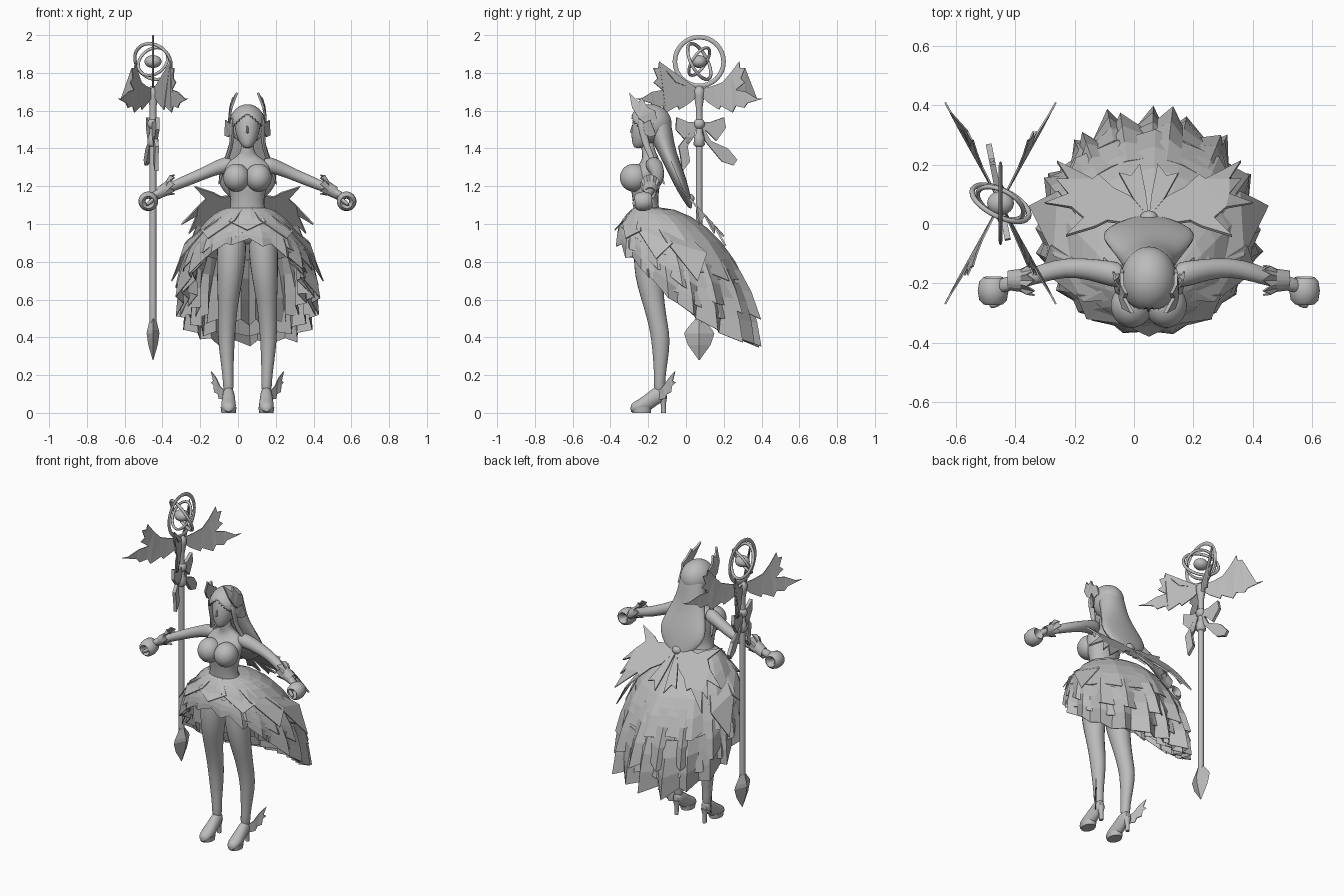
import bpy, bmesh, math, random
from mathutils import Vector

random.seed(4)
CX = 0.05                      # figure centre line
SX, SY = -0.45, 0.07           # staff axis
grey = bpy.data.materials.new("plain_grey")
grey.diffuse_color = (0.5, 0.5, 0.5, 1)


def finish(name, bm, x=0.0, mirror=False, smooth=True, subsurf=0, thick=0):
    bmesh.ops.recalc_face_normals(bm, faces=bm.faces[:])
    me = bpy.data.meshes.new(name)
    bm.to_mesh(me)
    bm.free()
    me.materials.append(grey)
    ob = bpy.data.objects.new(name, me)
    bpy.context.collection.objects.link(ob)
    ob.location.x = x
    if smooth:
        bpy.ops.object.select_all(action='DESELECT')
        ob.select_set(True)
        bpy.context.view_layer.objects.active = ob
        bpy.ops.object.shade_smooth_by_angle(angle=math.radians(50))
    if thick:
        m = ob.modifiers.new("thickness", 'SOLIDIFY')
        m.thickness, m.offset = thick, 0
    if mirror:
        ob.modifiers.new("mirror", 'MIRROR')
    if subsurf:
        ob.modifiers.new("round", 'SUBSURF').levels = subsurf
        ob.modifiers["round"].render_levels = subsurf
    return ob


def loft(name, sections, axis='z', n=12, x=CX, mirror=False, smooth=True, subsurf=1):
    """Rings (x, y, z, a, b) across the given axis, skinned and capped."""
    bm = bmesh.new()
    rings = []
    for px, py, pz, a, b in sections:
        ring = []
        for i in range(n):
            t = 2 * math.pi * i / n
            u, v = a * math.cos(t), b * math.sin(t)
            off = {'z': (u, v, 0), 'x': (0, u, v), 'y': (u, 0, v)}[axis]
            ring.append(bm.verts.new(Vector((px, py, pz)) + Vector(off)))
        rings.append(ring)
    for r, s in zip(rings, rings[1:]):
        for i in range(n):
            j = (i + 1) % n
            bm.faces.new((r[i], r[j], s[j], s[i]))
    bm.faces.new(rings[0])
    bm.faces.new(rings[-1])
    return finish(name, bm, x, mirror, smooth, subsurf)


def plate(name, pts, x=CX, mirror=True, thick=0.006):
    bm = bmesh.new()
    f = bm.faces.new([bm.verts.new(p) for p in pts])
    bmesh.ops.triangulate(bm, faces=[f])
    return finish(name, bm, x, mirror, False, 0, thick)


def ball(name, c, r, x=CX, mirror=False, keep=None):
    bm = bmesh.new()
    bmesh.ops.create_uvsphere(bm, u_segments=36, v_segments=24, radius=1)
    for v in bm.verts:
        v.co = Vector((v.co[i] * r[i] + c[i] for i in range(3)))
    if keep:
        bad = [f for f in bm.faces if not keep(f.calc_center_median())]
        bmesh.ops.delete(bm, geom=bad, context='FACES')
    return finish(name, bm, x, mirror, True, 0, 0.008 if keep else 0)


def ring(name, c, normal, major, minor, scale=(1, 1, 1), x=0.0, mirror=False):
    q = Vector(normal).to_track_quat('Z', 'Y')
    bm = bmesh.new()
    N, M = 32, 8
    g = []
    for i in range(N):
        t = 2 * math.pi * i / N
        row = []
        for j in range(M):
            p = 2 * math.pi * j / M
            d = major + minor * math.cos(p)
            co = Vector((d * math.cos(t) * scale[0], d * math.sin(t) * scale[1], minor * math.sin(p) * scale[2]))
            row.append(bm.verts.new(q @ co + Vector(c)))
        g.append(row)
    for i in range(N):
        for j in range(M):
            k, l = (i + 1) % N, (j + 1) % M
            bm.faces.new((g[i][j], g[k][j], g[k][l], g[i][l]))
    return finish(name, bm, x, mirror)


# --- body ---
loft("torso", [(0, -.19, .89, .03, .04), (0, -.19, .93, .09, .07), (0, -.19, .98, .135, .085),
               (0, -.20, 1.04, .115, .078), (0, -.215, 1.10, .088, .068), (0, -.215, 1.16, .097, .073),
               (0, -.22, 1.23, .12, .088), (0, -.205, 1.29, .128, .076), (0, -.185, 1.33, .115, .052),
               (0, -.19, 1.36, .05, .042), (0, -.20, 1.39, .035, .036), (0, -.205, 1.45, .034, .036)])
ball("bust", (.058, -.275, 1.245), (.07, .075, .074), mirror=True)
loft("leg", [(.07, -.19, .99, .06, .07), (.082, -.19, .92, .08, .088), (.086, -.195, .82, .08, .086),
             (.092, -.195, .72, .072, .078), (.1, -.18, .62, .06, .065), (.105, -.165, .55, .054, .058),
             (.108, -.148, .47, .05, .053), (.112, -.133, .39, .046, .052), (.108, -.134, .28, .037, .041),
             (.102, -.14, .18, .028, .029), (.1, -.14, .10, .031, .034)], mirror=True)
loft("arm", [(.08, -.175, 1.315, .045, .045), (.13, -.168, 1.312, .046, .045), (.2, -.152, 1.283, .037, .038),
             (.28, -.145, 1.247, .033, .034), (.36, -.165, 1.215, .034, .033), (.43, -.19, 1.185, .027, .025),
             (.485, -.205, 1.155, .026, .024), (.51, -.21, 1.145, .024, .024)], 'x', mirror=True)
ring("fist", (.525, -.225, 1.12), (0, 1, .1), .033, .019, (1, 1, 2.4), CX, True)
loft("thumb", [(.48, -.24, 1.14, .016, .016), (.51, -.27, 1.12, .016, .016), (.54, -.275, 1.10, .01, .012)],
     'x', 8, mirror=True)

# pointed cuffs at the wrists
bm = bmesh.new()
N = 16
rows = [[bm.verts.new((xx + (.025 * (i % 2) if k == 0 else 0), -.19 + r * math.cos(i * math.tau / N),
                       zz + r * math.sin(i * math.tau / N))) for i in range(N)]
        for k, (xx, zz, r) in enumerate([(.385, 1.21, .05), (.43, 1.188, .036), (.475, 1.162, .03)])]
for r, s in zip(rows, rows[1:]):
    for i in range(N):
        bm.faces.new((r[i], r[(i + 1) % N], s[(i + 1) % N], s[i]))
finish("cuff", bm, CX, True, False, 0, .006)

# --- shoes ---
loft("shoe", [(.1, -.105, .10, .02, .025), (.1, -.13, .10, .031, .045), (.1, -.165, .085, .034, .055),
              (.1, -.205, .055, .038, .052), (.1, -.245, .038, .042, .038), (.1, -.275, .03, .035, .03),
              (.1, -.295, .022, .018, .02)], 'y', mirror=True)
loft("sole", [(.1, -.235, 0, .038, .05), (.1, -.235, .03, .042, .054)], 'z', 14, mirror=True, subsurf=0)
loft("heel", [(.1, -.118, 0, .012, .013), (.1, -.12, .05, .013, .014), (.1, -.125, .09, .025, .026)],
     'z', 8, mirror=True, subsurf=0)
plate("ankle_wing", [(.125, -.14, .07), (.15, -.11, .075), (.155, -.10, .10), (.175, -.08, .11), (.168, -.085, .135),
                     (.19, -.055, .16), (.18, -.07, .17), (.192, -.058, .22), (.165, -.09, .185),
                     (.145, -.12, .14), (.125, -.14, .12)])

# --- head and hair ---
loft("face", [(0, -.25, 1.40, .016, .022), (0, -.24, 1.42, .038, .045), (0, -.225, 1.46, .06, .067),
              (0, -.21, 1.51, .071, .081), (0, -.2, 1.56, .072, .083), (0, -.2, 1.61, .05, .06)])
loft("nose", [(0, -.283, 1.52, .004, .004), (0, -.287, 1.485, .007, .011), (0, -.28, 1.478, .004, .004)],
     'z', 8, subsurf=0)
ball("hair_cap", (0, -.188, 1.53), (.091, .108, .1),
     keep=lambda p: p.y > -.215 or p.z > 1.585 - .9 * abs(p.x))
loft("long_hair", [(0, -.15, 1.59, .06, .05), (0, -.145, 1.53, .086, .07), (0, -.125, 1.45, .092, .06),
                   (0, -.10, 1.38, .112, .05), (0, -.065, 1.30, .145, .046), (0, -.035, 1.23, .165, .04),
                   (0, -.012, 1.17, .13, .032), (0, .01, 1.12, .07, .022), (0, .025, 1.08, .015, .01)], n=16)
loft("side_lock", [(.078, -.235, 1.57, .016, .03), (.084, -.23, 1.5, .012, .024), (.082, -.215, 1.43, .012, .02),
                   (.098, -.19, 1.37, .012, .018), (.125, -.16, 1.3, .012, .014), (.155, -.11, 1.2, .006, .008)],
     n=8, mirror=True)
plate("head_wing", [(.088, -.15, 1.54), (.096, -.2, 1.52), (.096, -.25, 1.56), (.085, -.285, 1.615),
                    (.055, -.30, 1.695), (.082, -.25, 1.645), (.075, -.235, 1.67), (.09, -.205, 1.62),
                    (.092, -.165, 1.60)], thick=.012)
plate("ear_feather", [(.09, -.23, 1.53), (.115, -.19, 1.55), (.1, -.18, 1.51), (.12, -.16, 1.47),
                      (.1, -.19, 1.46), (.09, -.22, 1.48)], thick=.006)


# --- layered skirt, short in front and long behind ---
def skirt_point(a, th, swell=1.0, drop=0.0):
    s, c = math.sin(a), math.cos(a)
    wx, wy = .092 * s, -.205 - .07 * c
    hx, hy = .37 * s, -.005 - .365 * c
    hz = .37 + .55 * max(0, (.37 - hy) / .74) ** 1.6
    k = math.sin(th) ** (1.12 + .7 * max(0, c)) * swell
    return (wx + (hx - wx) * k, wy + (hy - wy) * k, 1.085 - (1.085 - hz) * (1 - math.cos(th)) - drop)


def tier(name, d0, d1, pleats, amp, swell=1.0, rows=4, jag=.02, a0=0):
    """Pleated cloth ring; a0 leaves a gap of that many degrees each side of the front."""
    bm = bmesh.new()
    n = pleats * 2
    wob = [random.uniform(.5, 1.4) for _ in range(n)]
    start, span = math.radians(a0), math.tau - 2 * math.radians(a0)
    ang = [start + span * (i + random.uniform(-.25, .25)) / n for i in range(n)]
    grid = []
    for r in range(rows + 1):
        f = r / rows
        th = math.radians(d0 + (d1 - d0) * f)
        grid.append([bm.verts.new(skirt_point(
            ang[i], th, swell + amp * f * wob[i] * (1 if i % 2 else -1),
            jag * wob[i] * (i % 2) * f ** 3)) for i in range(n)])
    for g, h in zip(grid, grid[1:]):
        for i in range(n - (a0 > 0)):
            j = (i + 1) % n
            bm.faces.new((g[i], g[j], h[j], h[i]))
    finish(name, bm, CX, False, False, 0, .004)


tier("skirt_base", 0, 82, 16, .02, .95, 6)
tier("skirt_overlay", 0, 62, 9, .035, 1.02, 6, .025)
tier("middle_ruffle", 48, 76, 14, .09, 1.0, 3, .035)
tier("hem_ruffle", 64, 89, 17, .085, .99, 3, .03)
tier("under_ruffle", 60, 86, 15, .09, .86, 3, .03, 25)
tier("inner_side_ruffle", 52, 80, 15, .1, .77, 3, .03, 38)

# pointed petals over the front of the waist
for i, a in enumerate([0, 32, 64, 96]):
    lo, mid, hi = (math.radians(a + d) for d in (-19, 0, 19))
    w = 1.16
    plate("waist_petal_%d" % i,
          [skirt_point(lo, .1, 1.1), skirt_point(lo, .9, w), skirt_point(mid, 1.25, w + .03, .005),
           skirt_point(hi, .9, w), skirt_point(hi, .1, 1.1)], mirror=i > 0)


# --- feathered bow behind the waist ---
def on_slope(pts):
    return [(px, py, 1.155 - 1.1 * py - 1.0 * max(0, px - .27) * (py > 0)) for px, py in pts]


plate("back_bow_wing", on_slope([(0, .02), (.06, .09), (.12, .12), (.17, .165), (.19, .15), (.31, .21), (.27, .15),
                                 (.31, .15), (.27, .10), (.35, .07), (.26, .055), (.22, .02),
                                 (.28, -.04), (.18, -.01), (.14, .01), (.07, .0)]), thick=.01)
plate("back_bow_tail", on_slope([(0, .02), (.05, .08), (.1, .17), (.06, .16), (.03, .2), (.01, .1)]), thick=.01)
ball("back_bow_knot", (0, .02, 1.135), (.03, .025, .025))

# --- staff ---
loft("staff_shaft", [(SX, SY, .44, .018, .018), (SX, SY, 1.45, .018, .018)], x=0, subsurf=0)
loft("staff_neck", [(SX, SY, 1.41, .02, .02), (SX, SY, 1.42, .03, .03), (SX, SY, 1.46, .027, .027),
                    (SX, SY, 1.48, .018, .018), (SX, SY, 1.62, .018, .018), (SX, SY, 1.68, .028, .028),
                    (SX, SY, 1.71, .03, .03), (SX, SY, 1.73, .012, .012)], x=0, subsurf=0)
loft("spear_tip", [(SX, SY, .28, .002, .003), (SX, SY, .36, .025, .06), (SX, SY, .42, .034, .08),
                   (SX, SY, .44, .03, .07), (SX, SY, .50, .016, .018)], x=0, n=4, smooth=False, subsurf=0)

# four wings below the rings, upper feathers curling inward
wing = [(.01, 1.715), (.08, 1.73), (.14, 1.75), (.19, 1.80), (.24, 1.86), (.245, 1.825), (.275, 1.825),
        (.25, 1.77), (.275, 1.75), (.22, 1.71), (.28, 1.70), (.345, 1.665), (.385, 1.665), (.29, 1.64),
        (.27, 1.615), (.22, 1.625), (.2, 1.59), (.13, 1.625), (.12, 1.605), (.05, 1.645), (.01, 1.68)]
for i, (dx, dy) in enumerate([(1, 1), (1, -1), (-1, 1), (-1, -1)]):
    plate("staff_wing_%d" % i, [(SX + dx * u * (.467 - .5 * max(-.05, z - 1.7)), SY + dy * .883 * u, z)
                                for u, z in wing], 0, False)

# ribbon bow with tails
ribbons = {
    "ribbon_loop_back": [(0, 1.54), (.06, 1.54), (.13, 1.565), (.14, 1.51), (.09, 1.44), (.04, 1.49), (0, 1.51)],
    "ribbon_loop_front": [(0, 1.54), (-.06, 1.54), (-.12, 1.565), (-.125, 1.5), (-.08, 1.45), (-.04, 1.5), (0, 1.51)],
    "ribbon_tail_back": [(.01, 1.53), (.06, 1.44), (.12, 1.40), (.15, 1.40), (.2, 1.34), (.18, 1.31),
                         (.12, 1.33), (.07, 1.39), (.03, 1.44)],
    "ribbon_tail_front": [(-.01, 1.53), (-.03, 1.46), (-.07, 1.40), (-.05, 1.33), (-.09, 1.28), (-.10, 1.36),
                          (-.11, 1.41), (-.07, 1.46)]}
for k, (name, pts) in enumerate(ribbons.items()):
    lean = .2 if k % 2 else -.2
    plate(name, [(SX + lean * abs(u), SY + u, z) for u, z in pts], 0, False, .02)
ball("ribbon_knot", (SX, SY, 1.53), (.03, .03, .03), 0)

# orbit rings and orb
ring("outer_ring", (SX, SY, 1.86), (1, 0, 0), .129, .012, (1, 1, .5))
ring("orbit_ring_wide", (SX, SY, 1.86), (.4, .8, .42), .105, .009)
ring("orbit_ring_small", (SX, SY, 1.86), (.4, .75, -.5), .085, .008)
ball("orb", (SX, SY, 1.86), (.045, .04, .034), 0)
